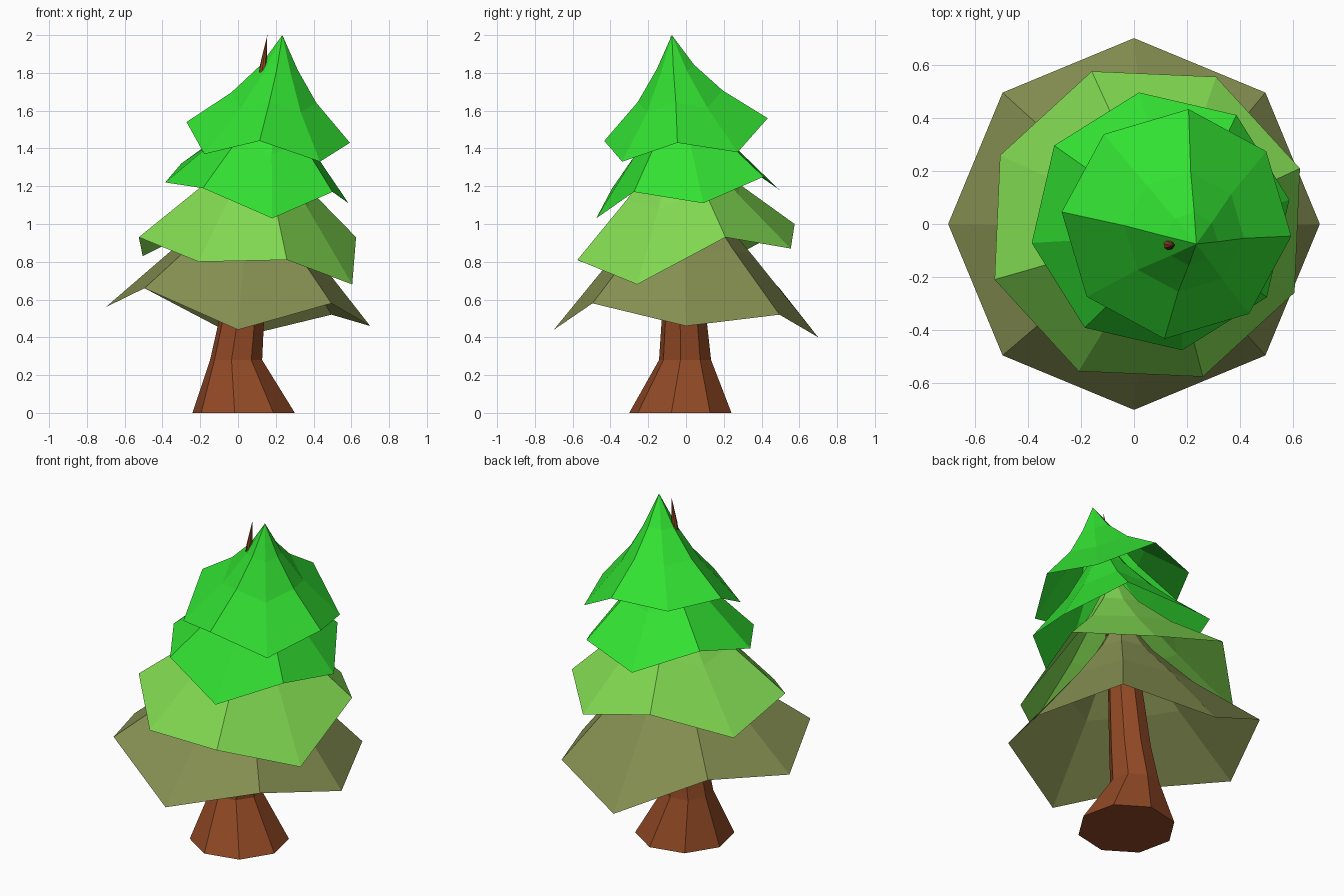
import bpy
from math import cos, sin, radians, tau
from mathutils import Vector

SIDES = 8

default_cube = bpy.data.objects.get("Cube")
if default_cube:
    bpy.data.objects.remove(default_cube, do_unlink=True)


def make_material(name, rgb):
    mat = bpy.data.materials.new(name)
    mat.use_nodes = True
    colour = (*rgb, 1.0)
    mat.diffuse_color = colour
    mat.node_tree.nodes["Principled BSDF"].inputs["Base Color"].default_value = colour
    return mat


def ring(centre, radius, phase, heights):
    """Octagonal loop with an individual height for every corner."""
    points = []
    for i, z in enumerate(heights):
        angle = radians(phase) + tau * i / SIDES
        points.append((centre[0] + radius * cos(angle), centre[1] + radius * sin(angle), z))
    return points


def loft(name, rings, tip, mat, capped=False):
    """Flat-faced skin through the rings, closed to a point at the tip."""
    verts = [p for loop in rings for p in loop] + [tuple(tip)]
    faces = []
    for r in range(len(rings) - 1):
        low, high = r * SIDES, (r + 1) * SIDES
        for i in range(SIDES):
            j = (i + 1) % SIDES
            faces.append((low + i, low + j, high + j, high + i))
    last = (len(rings) - 1) * SIDES
    for i in range(SIDES):
        faces.append((last + i, last + (i + 1) % SIDES, len(verts) - 1))
    if capped:
        faces.append(tuple(reversed(range(SIDES))))
    mesh = bpy.data.meshes.new(name)
    mesh.from_pydata(verts, [], faces)
    mesh.materials.append(mat)
    obj = bpy.data.objects.new(name, mesh)
    bpy.context.collection.objects.link(obj)
    return obj


def foliage(name, mat, centre, radius, phase, rim, mid_z, upper_z, tip, carry):
    """Open, sagging skirt: uneven rim, two narrower rings and a leaning tip."""
    base, tip = Vector(centre), Vector(tip)
    mean = sum(rim) / SIDES
    rings = [ring(base, radius, phase, rim)]
    for scale, lean, height, follow in ((0.52, 0.4, mid_z, carry),
                                        (0.23, 0.75, upper_z, carry * 0.4)):
        heights = [height + follow * (z - mean) for z in rim]
        rings.append(ring(base.lerp(tip.xy, lean), radius * scale, phase, heights))
    return loft(name, rings, tip, mat)


bark = make_material("bark brown", (0.283, 0.067, 0.019))
olive = make_material("olive green", (0.239, 0.279, 0.084))
light = make_material("light green", (0.223, 0.70, 0.084))
bright = make_material("bright green", (0.032, 0.75, 0.032))

# Trunk: flared foot, gentle bend, thin tip poking out near the top
sections = [(0.03, -0.03, 0.0, 0.275), (-0.01, -0.005, 0.28, 0.14),
            (0.02, -0.01, 0.5, 0.12), (0.06, -0.02, 1.0, 0.09),
            (0.11, -0.06, 1.5, 0.05), (0.135, -0.08, 1.85, 0.017)]
trunk_rings = [ring((x, y), r, -10, [z] * SIDES) for x, y, z, r in sections]
loft("trunk", trunk_rings, (0.155, -0.08, 2.0), bark, capped=True)

# Foliage skirts, lowest to highest
foliage("lowest_foliage", olive, (0, 0), 0.7, 0,
        (0.46, 0.52, 0.40, 0.66, 0.56, 0.66, 0.44, 0.58),
        0.87, 1.1, (0.08, -0.02, 1.35), 0.3)
foliage("lower_foliage", light, (0.05, 0), 0.612, 20,
        (0.93, 0.87, 1.0, 0.83, 0.93, 0.80, 0.81, 0.68),
        1.15, 1.36, (0.13, -0.03, 1.6), 0.4)
foliage("upper_foliage", bright, (0.1, 0.01), 0.492, 9.5,
        (1.11, 1.25, 1.18, 1.32, 1.22, 1.19, 1.03, 1.17),
        1.43, 1.62, (0.19, -0.05, 1.82), 0.4)
foliage("top_foliage", bright, (0.16, 0), 0.435, -6,
        (1.43, 1.38, 1.56, 1.53, 1.54, 1.37, 1.44, 1.33),
        1.65, 1.82, (0.235, -0.075, 2.0), 0.5)
